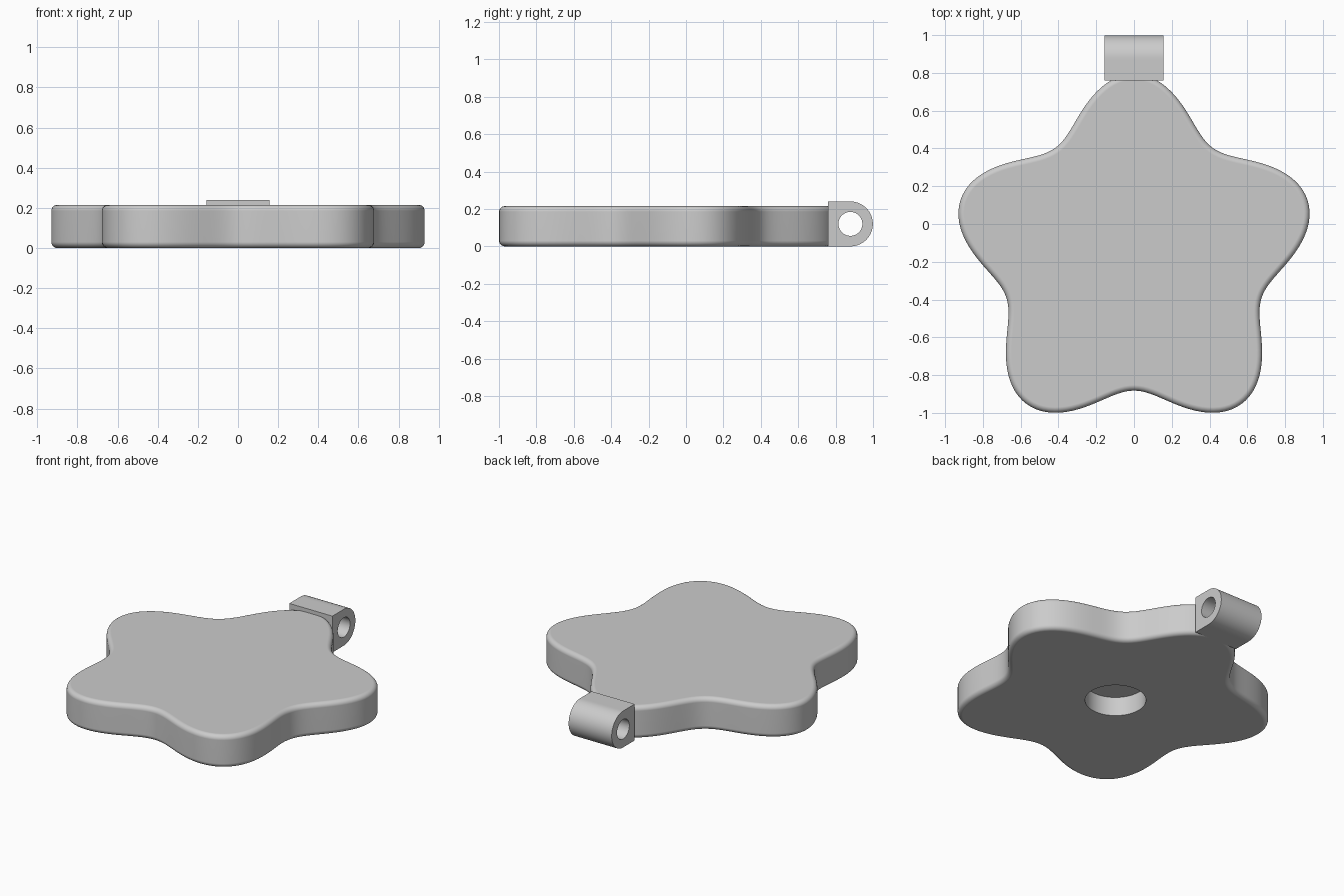
import bpy, bmesh
from math import sin, cos, pi
from mathutils import Vector

if "Cube" in bpy.data.objects:
    bpy.data.objects.remove(bpy.data.objects["Cube"])

grey = bpy.data.materials.new("plain_grey")
grey.use_nodes = True
grey.diffuse_color = (0.6, 0.6, 0.6, 1)
grey.node_tree.nodes["Principled BSDF"].inputs["Base Color"].default_value = (0.6, 0.6, 0.6, 1)


def loft(name, loops, cap_end=False, closed=False):
    """Skin a series of equal-length point loops into one object."""
    bm = bmesh.new()
    rings = [[bm.verts.new(p) for p in loop] for loop in loops]
    n = len(rings[0])
    pairs = list(zip(rings, rings[1:]))
    if closed:
        pairs.append((rings[-1], rings[0]))
    for a, b in pairs:
        for i in range(n):
            j = (i + 1) % n
            bm.faces.new((a[i], a[j], b[j], b[i]))
    if cap_end:
        bm.faces.new(rings[0])
        bm.faces.new(rings[-1])
    bmesh.ops.recalc_face_normals(bm, faces=bm.faces)
    mesh = bpy.data.meshes.new(name)
    bm.to_mesh(mesh)
    bm.free()
    mesh.materials.append(grey)
    obj = bpy.data.objects.new(name, mesh)
    bpy.context.collection.objects.link(obj)
    bpy.ops.object.select_all(action='DESELECT')
    obj.select_set(True)
    bpy.context.view_layer.objects.active = obj
    bpy.ops.object.shade_smooth_by_angle(angle=pi / 6)
    weighted = obj.modifiers.new("Weighted Normals", 'WEIGHTED_NORMAL')
    weighted.keep_sharp = True
    return obj


# Star body: wavy outline, rounded rims and a round blind hole underneath
CENTRE = Vector((0, -0.172, 0))
HEIGHT, FILLET, STEPS = 0.215, 0.03, 6
ANGLES = [2 * pi * i / 200 for i in range(200)]


def star_point(t):
    r = 0.838 + 0.128 * cos(5 * (t - pi / 2))
    return CENTRE + Vector((r * cos(t), r * sin(t), 0))


def star_loop(inset, z):
    loop = []
    for t in ANGLES:
        tangent = (star_point(t + 0.001) - star_point(t - 0.001)).normalized()
        inward = Vector((-tangent.y, tangent.x, 0))
        loop.append(star_point(t) + inward * inset + Vector((0, 0, z)))
    return loop


def circle_loop(r, z):
    return [CENTRE + Vector((r * cos(t), r * sin(t), z)) for t in ANGLES]


quarter = [pi / 2 * k / STEPS for k in range(STEPS + 1)]
rim = [(FILLET * (1 - cos(a)), FILLET * (1 - sin(a))) for a in quarter]
loops = [circle_loop(0.182, 0.125), circle_loop(0.182, 0)]
loops += [star_loop(inset, drop) for inset, drop in reversed(rim)]
loops += [star_loop(inset, HEIGHT - drop) for inset, drop in rim]
loft("star_body", loops, cap_end=True)

# Hanging loop: square towards the star, round at the back, bored along x
RADIUS, BORE, HALF_WIDTH, LOOP_Y = 0.12, 0.064, 0.157, 0.879
LOOP_ANGLES = [2 * pi * i / 64 for i in range(64)]


def lug_loop(x, bore):
    points = []
    for t in LOOP_ANGLES:
        r = BORE if bore else RADIUS
        if not bore and cos(t) < 0:
            r = RADIUS / max(abs(cos(t)), abs(sin(t)))
        points.append(Vector((x, LOOP_Y + r * cos(t), RADIUS + r * sin(t))))
    return points


loft("hanging_loop", [lug_loop(-HALF_WIDTH, False), lug_loop(HALF_WIDTH, False),
                      lug_loop(HALF_WIDTH, True), lug_loop(-HALF_WIDTH, True)], closed=True)
